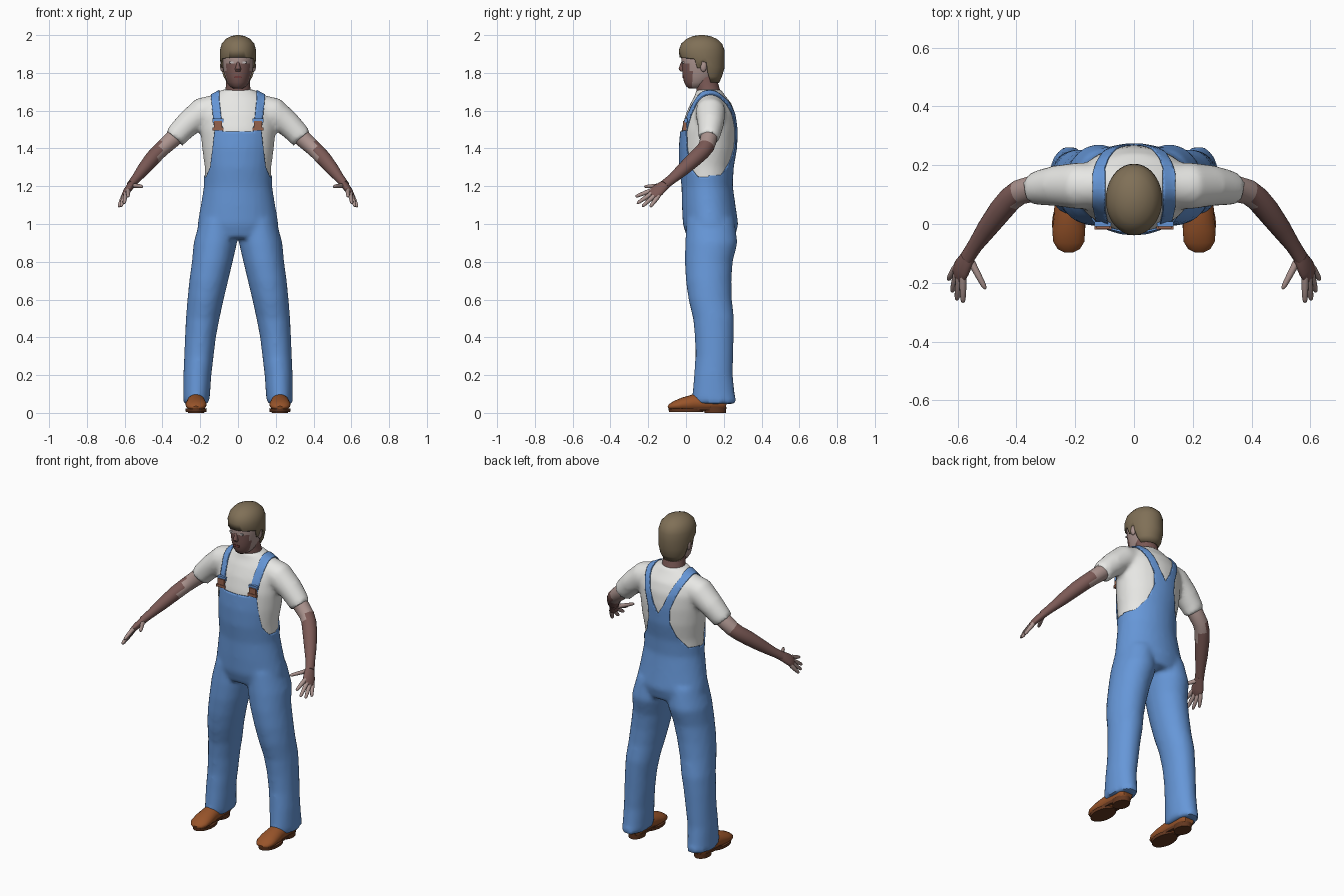
import bpy, bmesh, math
from mathutils import Vector, Matrix
from mathutils.bvhtree import BVHTree

if "Cube" in bpy.data.objects:
    bpy.data.objects.remove(bpy.data.objects["Cube"])


def material(name, r, g, b):
    m = bpy.data.materials.new(name)
    lin = [((c / 255 + 0.055) / 1.055) ** 2.4 for c in (r, g, b)]
    m.diffuse_color = (*lin, 1)
    m.use_nodes = True
    m.node_tree.nodes["Principled BSDF"].inputs["Base Color"].default_value = m.diffuse_color
    return m


WHITE = material("shirt white", 235, 235, 232)
BLUE = material("denim blue", 102, 151, 216)
SKIN = material("light skin", 172, 148, 143)
TAN = material("brown skin", 124, 90, 86)
HAIR = material("hair brown", 128, 112, 87)
LEATHER = material("shoe leather", 152, 84, 42)
SOLE = material("sole brown", 100, 56, 32)
COPPER = material("buckle copper", 150, 98, 76)
LIPS = material("lip red", 110, 58, 58)
EYE = material("eye grey", 190, 184, 184)


def loft(bm, rings, side=None, n=28):
    """Skin rings (x, y, z, ra, rb); flat rings, or square to the path if side is given."""
    pts = [Vector(r[:3]) for r in rings]
    loops = []
    for i, (x, y, z, ra, rb) in enumerate(rings):
        u, v = Vector((1, 0, 0)), Vector((0, 1, 0))
        if side:
            t = (pts[min(i + 1, len(pts) - 1)] - pts[max(i - 1, 0)]).normalized()
            u = Vector(side)
            u = (u - t * u.dot(t)).normalized()
            v = t.cross(u)
        loops.append([bm.verts.new(pts[i] + u * ra * math.cos(a) + v * rb * math.sin(a))
                      for a in (math.tau * k / n for k in range(n))])
    for a, b in zip(loops, loops[1:]):
        for k in range(n):
            bm.faces.new((a[k], a[(k + 1) % n], b[(k + 1) % n], b[k]))
    bm.faces.new(loops[0])
    bm.faces.new(loops[-1])


def box(bm, centre, size):
    bmesh.ops.create_cube(bm, size=1, matrix=Matrix.Translation(centre) @ Matrix.Diagonal((*size, 1)))


def mirror(bm):
    d = bmesh.ops.duplicate(bm, geom=bm.verts[:] + bm.edges[:] + bm.faces[:])["geom"]
    bmesh.ops.scale(bm, vec=(-1, 1, 1), verts=[g for g in d if isinstance(g, bmesh.types.BMVert)])


def make(name, bm, *mats, rule=None):
    bmesh.ops.recalc_face_normals(bm, faces=bm.faces[:])
    if rule:
        for f in bm.faces:
            f.material_index = rule(f.calc_center_median())
    me = bpy.data.meshes.new(name)
    bm.to_mesh(me)
    bm.free()
    for m in mats:
        me.materials.append(m)
    ob = bpy.data.objects.new(name, me)
    bpy.context.collection.objects.link(ob)
    return ob


def bisect(bm, faces, co, no, **kw):
    edges = {e for f in faces for e in f.edges}
    verts = {v for f in faces for v in f.verts}
    bmesh.ops.bisect_plane(bm, geom=[*verts, *edges, *faces], plane_co=co, plane_no=no, **kw)


def inside(p, poly):
    hit = False
    for (ax, az), (bx, bz) in zip(poly, poly[1:] + poly[:1]):
        if (az > p[1]) != (bz > p[1]) and p[0] < ax + (bx - ax) * (p[1] - az) / (bz - az):
            hit = not hit
    return hit


def trim(bm, outline, i, pad, where=lambda c: True):
    """Cut faces along an outline in the (axis i, z) plane and drop those outside it."""
    for a, b in zip(outline, outline[1:] + outline[:1]):
        lo = [min(p, q) - pad for p, q in zip(a, b)]
        hi = [max(p, q) + pad for p, q in zip(a, b)]
        near = []
        for f in bm.faces:
            c = f.calc_center_median()
            if lo[1] < c.z < hi[1] and lo[0] < c[i] < hi[0] and where(c):
                near.append(f)
        if near:
            co, no = Vector((0, 0, a[1])), Vector((0, 0, a[0] - b[0]))
            co[i], no[i] = a[0], b[1] - a[1]
            bisect(bm, near, co, no.normalized())
    drop = []
    for f in bm.faces:
        c = f.calc_center_median()
        if where(c) and not inside((c[i], c.z), outline):
            drop.append(f)
    bmesh.ops.delete(bm, geom=drop, context="FACES")


def thicken(ob, thickness):
    sol = ob.modifiers.new("thickness", "SOLIDIFY")
    sol.thickness, sol.offset = thickness, -1


# Clothed body: legs and sleeves mirrored, torso in the middle, fused into one skin
bm = bmesh.new()
loft(bm, [(.105, .13, 1.02, .09, .12), (.12, .134, .9, .108, .132), (.136, .12, .8, .101, .12),
          (.155, .12, .7, .096, .114), (.172, .128, .6, .089, .108), (.187, .146, .5, .082, .102),
          (.199, .15, .4, .075, .096), (.207, .15, .3, .071, .093), (.215, .145, .2, .067, .096),
          (.219, .146, .1, .064, .106), (.221, .15, .055, .063, .112)])
loft(bm, [(.1, .13, 1.61, .075, .08), (.19, .13, 1.59, .08, .08), (.265, .13, 1.53, .07, .068),
          (.31, .125, 1.485, .062, .062), (.338, .12, 1.452, .056, .06)], side=(0, 1, 0))
mirror(bm)
loft(bm, [(0, y, z, rx, ry) for z, rx, y, ry in (
    (.93, .20, .132, .12), (1.0, .208, .13, .14), (1.1, .19, .12, .135), (1.2, .174, .112, .129),
    (1.3, .176, .108, .138), (1.4, .19, .116, .148), (1.5, .2, .122, .146), (1.58, .2, .13, .132),
    (1.64, .178, .132, .108), (1.68, .14, .127, .08), (1.712, .085, .12, .066))])
shirt = make("shirt", bm, WHITE)
rm = shirt.modifiers.new("fuse", "REMESH")
rm.mode, rm.voxel_size = "VOXEL", 0.014
sm = shirt.modifiers.new("smooth", "SMOOTH")
sm.factor, sm.iterations = 0.5, 5
bpy.context.view_layer.update()
body = bpy.data.meshes.new_from_object(shirt.evaluated_get(bpy.context.evaluated_depsgraph_get()))
shirt.modifiers.clear()

# Overalls: the body skin pushed out, cut to a front bib and a back panel with straps
front = [(0, 1.49), (.082, 1.49), (.1, 1.66), (.1, 1.8), (.142, 1.8), (.142, 1.66), (.125, 1.49),
         (.135, 1.4), (.148, 1.3), (.17, 1.25), (.4, 1.23), (.4, -.1)]
back = [(0, 1.46), (.035, 1.52), (.1, 1.68), (.1, 1.8), (.142, 1.8), (.142, 1.68), (.075, 1.5),
        (.07, 1.42), (.1, 1.33), (.15, 1.26), (.4, 1.23), (.4, -.1)]
bm = bmesh.new()
bm.from_mesh(body)
bm.normal_update()
for v, n in [(v, v.normal.copy()) for v in bm.verts]:
    v.co += n * 0.007
bisect(bm, bm.faces[:], (0, .12, 0), (0, 1, 0))
for half, where in ((front, lambda c: c.y < .12), (back, lambda c: c.y >= .12)):
    trim(bm, half + [(-x, z) for x, z in reversed(half) if x], 0, .016, where)
tree = BVHTree.FromBMesh(bm)
overalls = make("overalls", bm, BLUE)
thicken(overalls, 0.006)

# Shirt keeps only the part above the waist
bm = bmesh.new()
bm.from_mesh(body)
bisect(bm, bm.faces[:], (0, 0, 1.2), (0, 0, 1), clear_inner=True)
bm.to_mesh(shirt.data)
bm.free()


def front_y(t, x, z):
    hit = t.ray_cast(Vector((x, -1, z)), Vector((0, 1, 0)))[0]
    return hit.y if hit else 0


# Strap buckles set on the bib
for name, mat, z, w, h in (("buckle", COPPER, 1.52, .044, .05), ("strap_clip", BLUE, 1.548, .056, .02),
                           ("bib_button", COPPER, 1.503, .058, .016)):
    bm = bmesh.new()
    box(bm, (.106, front_y(tree, .106, z) - .003, z), (w, .016, h))
    mirror(bm)
    make(name, bm, mat)

# Arms, light at the sleeve and brown from the elbow down
bm = bmesh.new()
loft(bm, [(.29, .128, 1.505, .045, .045), (.345, .12, 1.45, .045, .045), (.39, .108, 1.41, .043, .042),
          (.42, .086, 1.382, .042, .041), (.455, .045, 1.345, .041, .04), (.5, -.015, 1.29, .035, .034),
          (.54, -.072, 1.24, .027, .025), (.568, -.115, 1.207, .027, .021)], side=(0, 1, 0), n=20)
mirror(bm)
make("arms", bm, SKIN, TAN, rule=lambda c: int(abs(c.x) > .41))

# Hands: flat palm, four fingers and a thumb
bm = bmesh.new()
loft(bm, [(.555, -.095, 1.218, .024, .02), (.57, -.122, 1.2, .031, .02), (.586, -.15, 1.178, .038, .018),
          (.598, -.174, 1.158, .036, .014), (.602, -.182, 1.15, .025, .008)], side=(.4, .8, -.4), n=16)
mirror(bm)
make("palms", bm, TAN)
bm = bmesh.new()
fingers = [((.582, -.188, 1.176), (.582, -.268, 1.145)), ((.594, -.182, 1.162), (.603, -.26, 1.108)),
           ((.603, -.168, 1.15), (.619, -.232, 1.092)), ((.608, -.15, 1.143), (.632, -.19, 1.09)),
           ((.556, -.125, 1.204), (.505, -.222, 1.198))]
for a, b in fingers:
    a, b = Vector(a), Vector(b)
    loft(bm, [(*a.lerp(b, t), r, r) for t, r in
              ((-.15, .011), (.1, .0125), (.5, .011), (.85, .009), (.96, .006), (1, .002))], side=(1, .3, 0), n=10)
mirror(bm)
make("fingers", bm, SKIN)

# Head and neck
bm = bmesh.new()
loft(bm, [(0, y, z, rx, ry) for z, y, rx, ry in (
    (1.718, .05, .025, .035), (1.728, .055, .042, .053), (1.75, .066, .058, .076), (1.78, .075, .068, .092),
    (1.81, .08, .077, .1), (1.85, .085, .083, .108), (1.9, .085, .086, .112), (1.95, .085, .072, .09),
    (1.975, .085, .045, .05))])
tree = BVHTree.FromBMesh(bm)
make("head", bm, SKIN, TAN, rule=lambda c: int(c.y < .03 and c.z < 1.835 and abs(c.x) < .062))
bm = bmesh.new()
loft(bm, [(0, .125, 1.67, .075, .066), (0, .118, 1.71, .066, .062), (0, .108, 1.75, .063, .06), (0, .1, 1.8, .062, .06)])
make("neck", bm, TAN)

# Nose, ears, eyes and mouth
bm = bmesh.new()
loft(bm, [(0, -.012, 1.865, .007, .01), (0, -.018, 1.84, .01, .015), (0, -.021, 1.82, .016, .018),
          (0, -.016, 1.808, .013, .012)], n=12)
make("nose", bm, TAN)
bm = bmesh.new()
bmesh.ops.create_uvsphere(bm, u_segments=12, v_segments=8, radius=1,
                          matrix=Matrix.Translation((.083, .092, 1.835)) @ Matrix.Diagonal((.012, .018, .03, 1)))
mirror(bm)
make("ears", bm, SKIN)
for name, mat, x, z, w, h in (("eyes", EYE, .032, 1.856, .026, .01), ("mouth", LIPS, .009, 1.778, .02, .012)):
    bm = bmesh.new()
    box(bm, (x, front_y(tree, x, z), z), (w, .008, h))
    mirror(bm)
    make(name, bm, mat)

# Hair cap trimmed to a fringe, sideburns and nape
bm = bmesh.new()
loft(bm, [(0, y, z, rx, ry) for z, y, rx, ry in (
    (1.735, .125, .05, .045), (1.78, .118, .077, .072), (1.83, .1, .091, .105), (1.88, .085, .096, .119),
    (1.92, .083, .096, .121), (1.955, .083, .086, .108), (1.98, .083, .064, .08), (1.995, .083, .035, .045),
    (2.0, .083, .01, .012))], n=36)
trim(bm, [(-.1, 1.89), (.045, 1.872), (.06, 1.825), (.078, 1.825), (.085, 1.86), (.108, 1.855),
          (.115, 1.8), (.13, 1.75), (.3, 1.74), (.3, 2.1), (-.1, 2.1)], 1, .03)
thicken(make("hair", bm, HAIR), 0.012)

# Shoes with sole and heel
bm = bmesh.new()
loft(bm, [(.222, y, z, rx, rz) for y, z, rx, rz in (
    (.214, .045, .03, .025), (.195, .05, .045, .04), (.11, .055, .047, .048), (.04, .052, .05, .046),
    (-.02, .044, .056, .036), (-.06, .037, .053, .026), (-.085, .031, .038, .016), (-.095, .028, .018, .008))],
     side=(1, 0, 0), n=20)
mirror(bm)
make("shoes", bm, LEATHER)
bm = bmesh.new()
for y, z0, z1, rx, ry in ((0, .004, .022, .057, .093), (.06, .014, .03, .045, .153), (.155, 0, .03, .046, .059)):
    loft(bm, [(.222, y, z0, rx - .003, ry - .003), (.222, y, z1, rx, ry)])
mirror(bm)
make("soles", bm, SOLE)

# Smooth shading with sharp edges kept
bpy.ops.object.select_all(action="SELECT")
bpy.context.view_layer.objects.active = shirt
bpy.ops.object.shade_smooth_by_angle(angle=math.radians(45))
